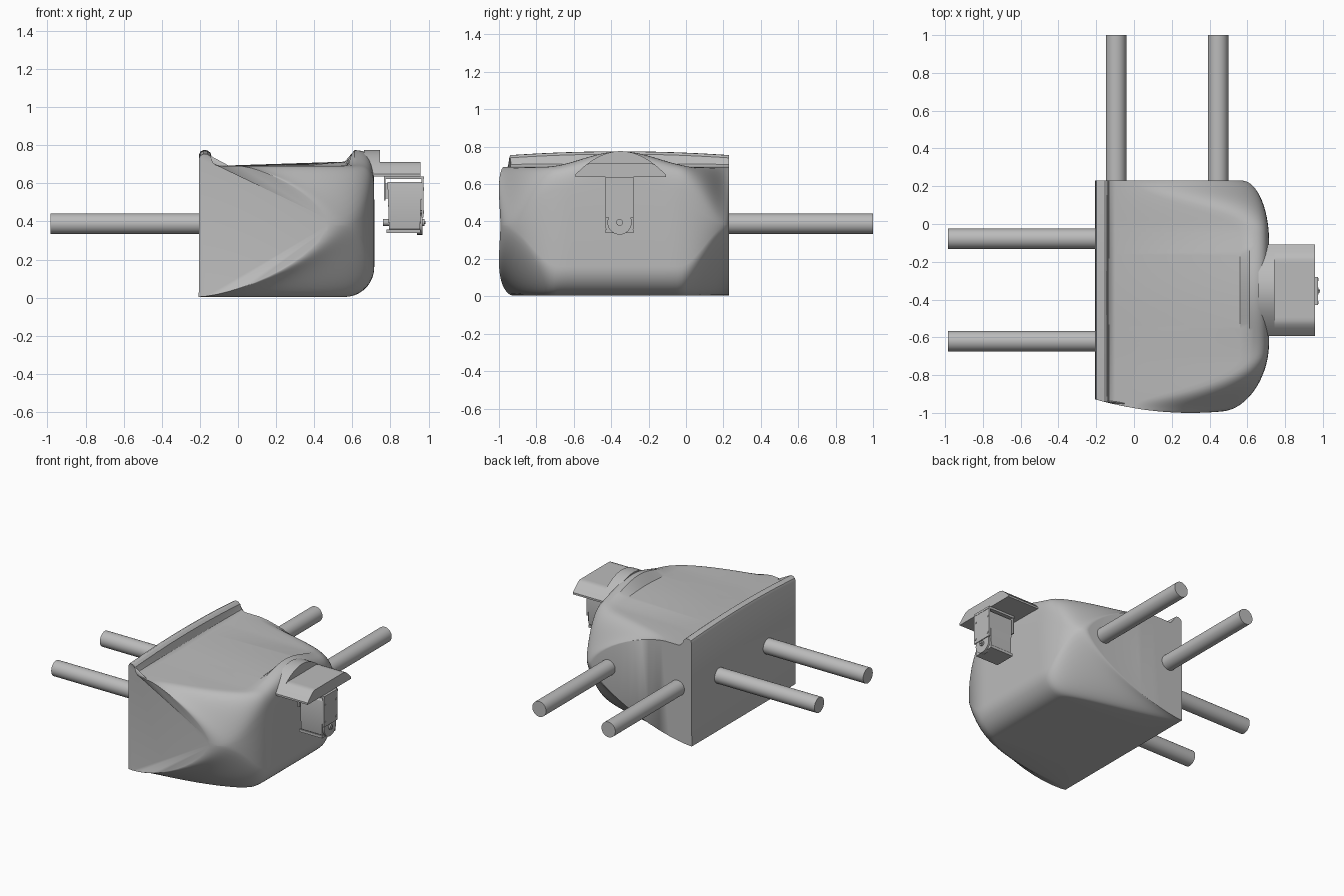
import bpy, bmesh, math
from mathutils import Matrix, Vector

old = bpy.data.objects.get("Cube")
if old:
    bpy.data.objects.remove(old)

grey = bpy.data.materials.new("plain_grey")
grey.use_nodes = True
grey.diffuse_color = (0.5, 0.5, 0.5, 1)
grey.node_tree.nodes["Principled BSDF"].inputs["Base Color"].default_value = (0.5, 0.5, 0.5, 1)

MID_Y, BACK_Y, WALL_X = -0.35, 0.23, -0.205


def finish(bm, name, angle=30):
    bmesh.ops.recalc_face_normals(bm, faces=bm.faces)
    mesh = bpy.data.meshes.new(name)
    bm.to_mesh(mesh)
    bm.free()
    mesh.materials.append(grey)
    obj = bpy.data.objects.new(name, mesh)
    bpy.context.collection.objects.link(obj)
    bpy.ops.object.select_all(action="DESELECT")
    bpy.context.view_layer.objects.active = obj
    obj.select_set(True)
    bpy.ops.object.shade_smooth_by_angle(angle=math.radians(angle))
    return obj


def box(name, x, y, z, bevel=0.0):
    bm = bmesh.new()
    bmesh.ops.create_cube(bm, size=1)
    for v in bm.verts:
        v.co = Vector([(a + b) / 2 + c * (b - a) for (a, b), c in zip((x, y, z), v.co)])
    if bevel:
        edges = [e for e in bm.edges if abs(e.verts[0].co.x - e.verts[1].co.x) > 1e-4]
        bmesh.ops.bevel(bm, geom=edges, offset=bevel, segments=3, affect="EDGES", profile=0.5)
    return finish(bm, name)


def rod(name, start, end, radius, sides=32):
    a, b = Vector(start), Vector(end)
    turn = (b - a).to_track_quat("Z", "Y").to_matrix().to_4x4()
    bm = bmesh.new()
    bmesh.ops.create_cone(bm, cap_ends=True, segments=sides, radius1=radius, radius2=radius,
                          depth=(b - a).length, matrix=Matrix.Translation((a + b) / 2) @ turn)
    return finish(bm, name)


def extrude_x(name, outline, x0, x1):
    bm = bmesh.new()
    face = bm.faces.new([bm.verts.new((x0, y, z)) for y, z in outline])
    new = bmesh.ops.extrude_face_region(bm, geom=[face])["geom"]
    bmesh.ops.translate(bm, vec=(x1 - x0, 0, 0), verts=[v for v in new if isinstance(v, bmesh.types.BMVert)])
    return finish(bm, name)


def smooth(t):
    t = min(max(t, 0), 1)
    return t * t * (3 - 2 * t)


def mix(a, b, t):
    return a + (b - a) * t


def quarter(cx, cz, rx, rz, power, steps=14):
    # superellipse quarter, from above or below the centre out to the nose
    for i in range(steps + 1):
        a = math.pi / 2 * i / steps
        yield cx + rx * math.sin(a) ** (2 / power), cz + rz * max(math.cos(a), 0) ** (2 / power)


def section(s):
    # outline of the body in x and z; s runs from the front end (0) to the back end (1)
    d = min(s, 1 - s) * 1.21
    g = smooth(d / 0.27)
    nose0 = 0.47 if s < 0.5 else 0.57
    nose = mix(nose0, 0.715, math.sqrt(1 - (1 - min(d / 0.33, 1)) ** 2))
    xt, xb = mix(0.0, 0.56, g), mix(WALL_X, 0.56, g)
    zt, zb = mix(0.38, 0.5, g), mix(0.38, 0.16, g)
    lip = [(WALL_X, 0.75), (-0.198, 0.766), (-0.18, 0.775), (-0.16, 0.773), (-0.144, 0.76),
           (-0.138, 0.735), (-0.132, 0.71), (-0.118, 0.697), (-0.1, 0.692)]
    drop = 0.02 * ((s - 0.5) * 2) ** 2
    pts = [(x, z - drop * smooth((z - 0.69) / 0.06)) for x, z in lip]
    pts += quarter(xt, zt, nose - xt, 0.692 - zt, mix(1.5, 4, g))
    low = list(quarter(xb, zb, nose - xb, 0.004 - zb, mix(1.5, 2, g)))
    pts += low[::-1]
    pts.append((WALL_X - 0.001, 0.004))
    return pts


def build_body():
    bm = bmesh.new()
    rings = []
    count = 72
    for k in range(count + 1):
        s = 0.5 - 0.5 * math.cos(math.pi * k / count)
        ring = []
        for x, z in section(s):
            y = mix(-1 + 0.28 * (x - 0.3) ** 2, BACK_Y, s)
            # raised crest above the nose
            bell = math.cos(math.pi / 2 * min(abs(y - MID_Y) / 0.42, 1)) ** 2
            z += 0.083 * bell * smooth((x - 0.54) / 0.06) * smooth((z - 0.45) / 0.2)
            ring.append(bm.verts.new((x, y, z)))
        rings.append(ring)
    n = len(rings[0])
    for a, b in zip(rings, rings[1:]):
        for i in range(n):
            j = (i + 1) % n
            bm.faces.new((a[i], a[j], b[j], b[i]))
    caps = [bm.faces.new(rings[0]), bm.faces.new(rings[-1])]
    bmesh.ops.triangulate(bm, faces=caps)
    bmesh.ops.remove_doubles(bm, verts=bm.verts, dist=0.0002)
    finish(bm, "body", 32)


build_body()

# mounting rods, two from the back and two from the side wall
for i, x in enumerate((-0.095, 0.445)):
    rod(f"back_rod_{i + 1}", (x, 0.2, 0.388), (x, 1.0, 0.388), 0.054)
for i, y in enumerate((-0.078, -0.62)):
    rod(f"side_rod_{i + 1}", (-0.19, y, 0.388), (-0.985, y, 0.388), 0.054)


# arched bracket: tall root and a shelf cut flat on top
def arch(top):
    pts = [(MID_Y - 0.242, 0.637), (MID_Y + 0.242, 0.637)]
    for i in range(25):
        u = 1 - i / 12
        pts.append((MID_Y + 0.242 * u, min(0.65 + 0.126 * (1 - u * u), top)))
    return pts


extrude_x("bracket_root", arch(0.776), 0.66, 0.745)
extrude_x("bracket_shelf", arch(0.712), 0.735, 0.958)

# servo motor hanging below the shelf
SY = MID_Y - 0.005
wide = (SY - 0.075, SY + 0.075)
case = box("servo_case", (0.785, 0.965), wide, (0.355, 0.608), 0.012)
for v in case.data.vertices:
    if v.co.z < 0.45:
        v.co.x = 0.792 if v.co.x < 0.85 else 0.955
box("servo_base", (0.778, 0.957), wide, (0.338, 0.357))
box("servo_top_plate", (0.765, 0.975), wide, (0.622, 0.637))
for name, x0, x1, low in (("inner", 0.765, 0.775, 0.51), ("outer", 0.962, 0.973, 0.42)):
    box(f"servo_{name}_flange", (x0, x1), wide, (low, 0.63))
box("servo_inner_rib", (0.77, 0.79), (SY - 0.05, SY + 0.05), (0.52, 0.6))

# output shaft, boss and screws
rod("servo_boss", (0.94, SY, 0.395), (0.968, SY, 0.395), 0.065)
rod("servo_shaft", (0.76, SY, 0.395), (0.978, SY, 0.395), 0.018, 20)
rod("shaft_pin", (0.97, SY, 0.395), (0.984, SY, 0.395), 0.008, 12)
for side in (-1, 1):
    for z in (0.57, 0.45):
        y = SY + side * 0.06
        rod("servo_screw", (0.955, y, z), (0.976, y, z), 0.008, 12)
